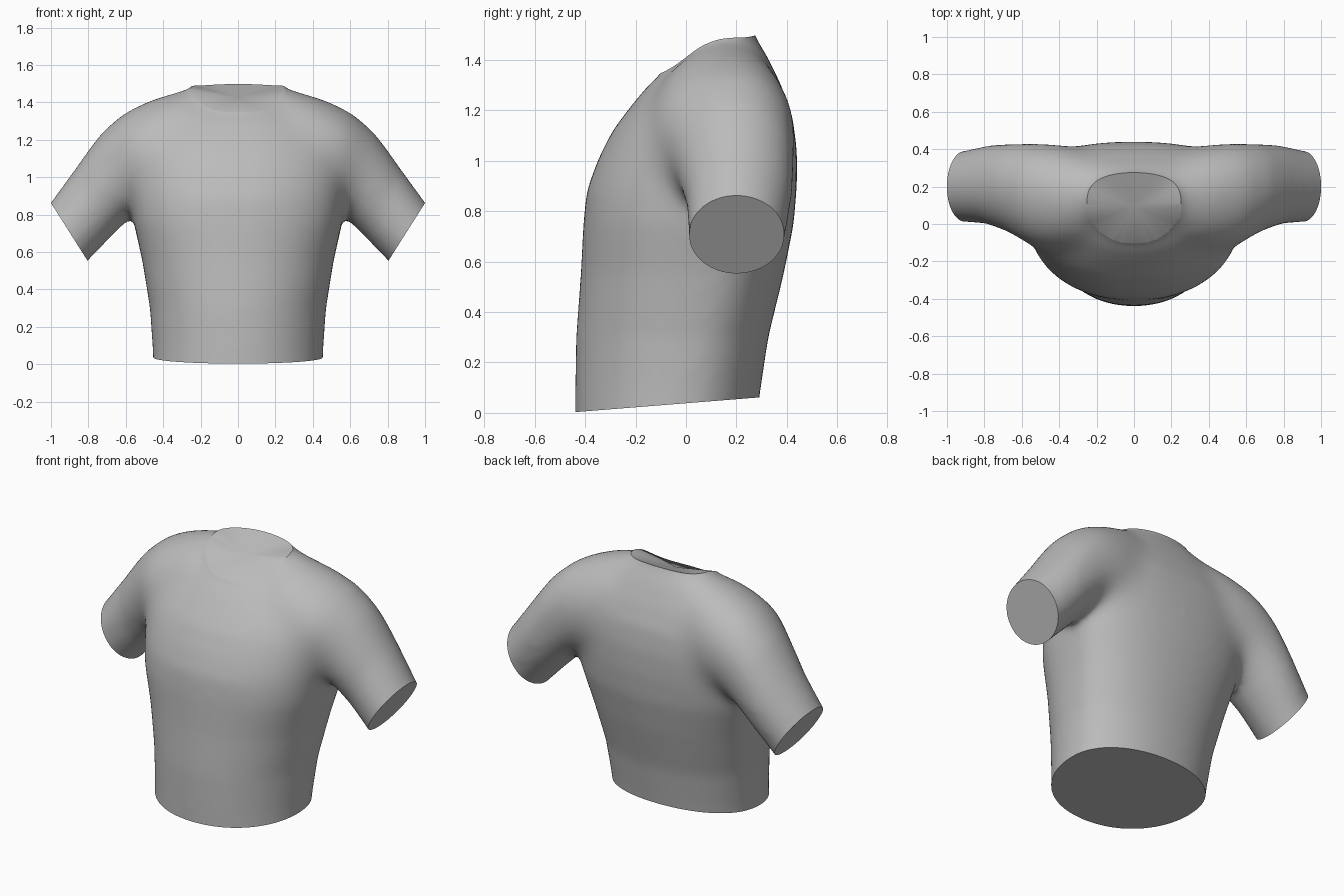
import bpy, bmesh, math
from mathutils import Vector

if "Cube" in bpy.data.objects:
    bpy.data.objects.remove(bpy.data.objects["Cube"])

SIDES = 40

mat = bpy.data.materials.new("plain grey cloth")
mat.diffuse_color = (0.5, 0.5, 0.5, 1)
mat.use_nodes = True
mat.node_tree.nodes["Principled BSDF"].inputs["Base Color"].default_value = mat.diffuse_color


def ramp(v, a, b):
    return min(1, max(0, (v - a) / (b - a)))


def loft(bm, rings):
    """Skin a list of closed point rings and cap both ends."""
    loops = [[bm.verts.new(p) for p in ring] for ring in rings]
    for a, b in zip(loops, loops[1:]):
        for i in range(len(a)):
            j = (i + 1) % len(a)
            bm.faces.new((a[i], a[j], b[j], b[i]))
    bm.faces.new(loops[0][::-1])
    bm.faces.new(loops[-1])


def torso_ring(zf, yf, zs, ys, zb, yb, half):
    """Rounded section through its front, side and back points, boxier at the chest."""
    chest = ramp(zs, .2, .8) * (1 - ramp(zs, 1.25, 1.45))
    pts = []
    for i in range(SIDES):
        t = math.tau * i / SIDES
        c, s = math.cos(t), math.sin(t)
        k = abs(s) ** (1 - .25 * chest if s < 0 else .88 - .25 * chest)
        y = ys + ((yb if s > 0 else yf) - ys) * k
        z = zs + ((zb if s > 0 else zf) - zs) * k
        pts.append((half * math.copysign(abs(c) ** 0.95, c), y, z))
    return pts


def sleeve_ring(tx, tz, bx, bz, y0, yc, y1, side):
    """Oval section from its top and bottom points and front, crest and back depth."""
    pts = []
    for i in range(SIDES):
        t = math.tau * i / SIDES
        u, v = math.cos(t) / 2, math.sin(t)
        pts.append((side * ((tx + bx) / 2 + u * (tx - bx)),
                    yc + abs(v) * ((y1 if v > 0 else y0) - yc),
                    (tz + bz) / 2 + u * (tz - bz)))
    return pts


# Torso: front z, front y, side z, side y, back z, back y, half width
TORSO = [
    (-.10, -.44, -.10, -.05, -.10, .27, .45),
    (.10, -.44, .10, -.02, .10, .297, .458),
    (.30, -.437, .30, .01, .30, .327, .472),
    (.55, -.418, .55, .05, .55, .388, .512),
    (.75, -.408, .75, .08, .75, .428, .557),
    (.88, -.395, .90, .12, .90, .44, .58),
    (1.00, -.352, 1.04, .17, 1.05, .44, .60),
    (1.12, -.292, 1.18, .20, 1.18, .422, .60),
    (1.22, -.217, 1.32, .20, 1.30, .378, .53),
    (1.30, -.15, 1.42, .17, 1.41, .325, .40),
    (1.355, -.09, 1.475, .14, 1.505, .268, .24),
    (1.47, -.07, 1.59, .13, 1.62, .25, .21),
]
# Shoulder and sleeve: top x, top z, bottom x, bottom z, front, crest, back y
SLEEVE = [
    (.22, 1.47, .15, .95, -.07, .16, .36),
    (.32, 1.465, .24, .90, -.13, .165, .40),
    (.46, 1.42, .36, .86, -.15, .18, .43),
    (.61, 1.352, .48, .86, -.125, .20, .44),
    (.735, 1.235, .585, .775, -.05, .20, .437),
    (.87, 1.045, .69, .67, .00, .20, .42),
    (1.005, .86, .80, .555, .01, .20, .392),
    (1.09, .75, .89, .455, .01, .20, .385),
]

bm = bmesh.new()
loft(bm, [torso_ring(*r) for r in TORSO])
for side in (1, -1):
    loft(bm, [sleeve_ring(*r, side) for r in SLEEVE])
bmesh.ops.recalc_face_normals(bm, faces=bm.faces)
mesh = bpy.data.meshes.new("shirt")
bm.to_mesh(mesh)
bm.free()
shirt = bpy.data.objects.new("shirt", mesh)
bpy.context.collection.objects.link(shirt)
bpy.context.view_layer.objects.active = shirt
shirt.select_set(True)

# Fuse torso and sleeves into one soft surface
rm = shirt.modifiers.new("fuse", 'REMESH')
rm.mode = 'VOXEL'
rm.voxel_size = 0.02
bpy.ops.object.modifier_apply(modifier="fuse")

# Blend the shoulder seams more strongly than the rest
seam = shirt.vertex_groups.new(name="shoulder_seam")
for v in shirt.data.vertices:
    x, z = abs(v.co.x), v.co.z
    w = ramp(x, .18, .34) * (1 - ramp(x, .62, .8)) * ramp(z, .78, 1.0)
    seam.add([v.index], w, 'REPLACE')
for name, count, group in (("blend", 90, "shoulder_seam"), ("soften", 20, "")):
    sm = shirt.modifiers.new(name, 'SMOOTH')
    sm.factor = 0.5
    sm.iterations = count
    sm.vertex_group = group
    bpy.ops.object.modifier_apply(modifier=name)


def bow(bm, sign):
    """Raise or lower the sides of the neckline."""
    for v in bm.verts:
        x, y = v.co.x, v.co.y
        d = max(0, 1 - ((y - .09) / .22) ** 2)
        v.co.z += sign * 0.7 * x * x * d * d


# Trim the hem, neck and cuffs, closing each opening
bm = bmesh.new()
bm.from_mesh(shirt.data)
cuts = [((0, -.44, .003), (0, .08, -1)),
        ((0, -.09, 1.352), (0, -.40, 1)),
        ((1.0, .2, .862), (.845, 0, -.535)),
        ((-1.0, .2, .862), (-.845, 0, -.535))]
for i, (co, no) in enumerate(cuts):
    if i == 1:
        bow(bm, -1)
    geom = bm.verts[:] + bm.edges[:] + bm.faces[:]
    cut = bmesh.ops.bisect_plane(bm, geom=geom, plane_co=co,
                                 plane_no=Vector(no).normalized(), clear_outer=True)
    rim = [e for e in cut["geom_cut"] if isinstance(e, bmesh.types.BMEdge)]
    caps = bmesh.ops.holes_fill(bm, edges=rim, sides=0)["faces"]
    if i == 1:
        bmesh.ops.poke(bm, faces=caps)
        bow(bm, 1)
bmesh.ops.recalc_face_normals(bm, faces=bm.faces)
bm.to_mesh(shirt.data)
bm.free()

shirt.data.materials.clear()
shirt.data.materials.append(mat)
shirt.data.polygons.foreach_set("material_index", [0] * len(shirt.data.polygons))
bpy.ops.object.shade_smooth_by_angle(angle=math.radians(40))
